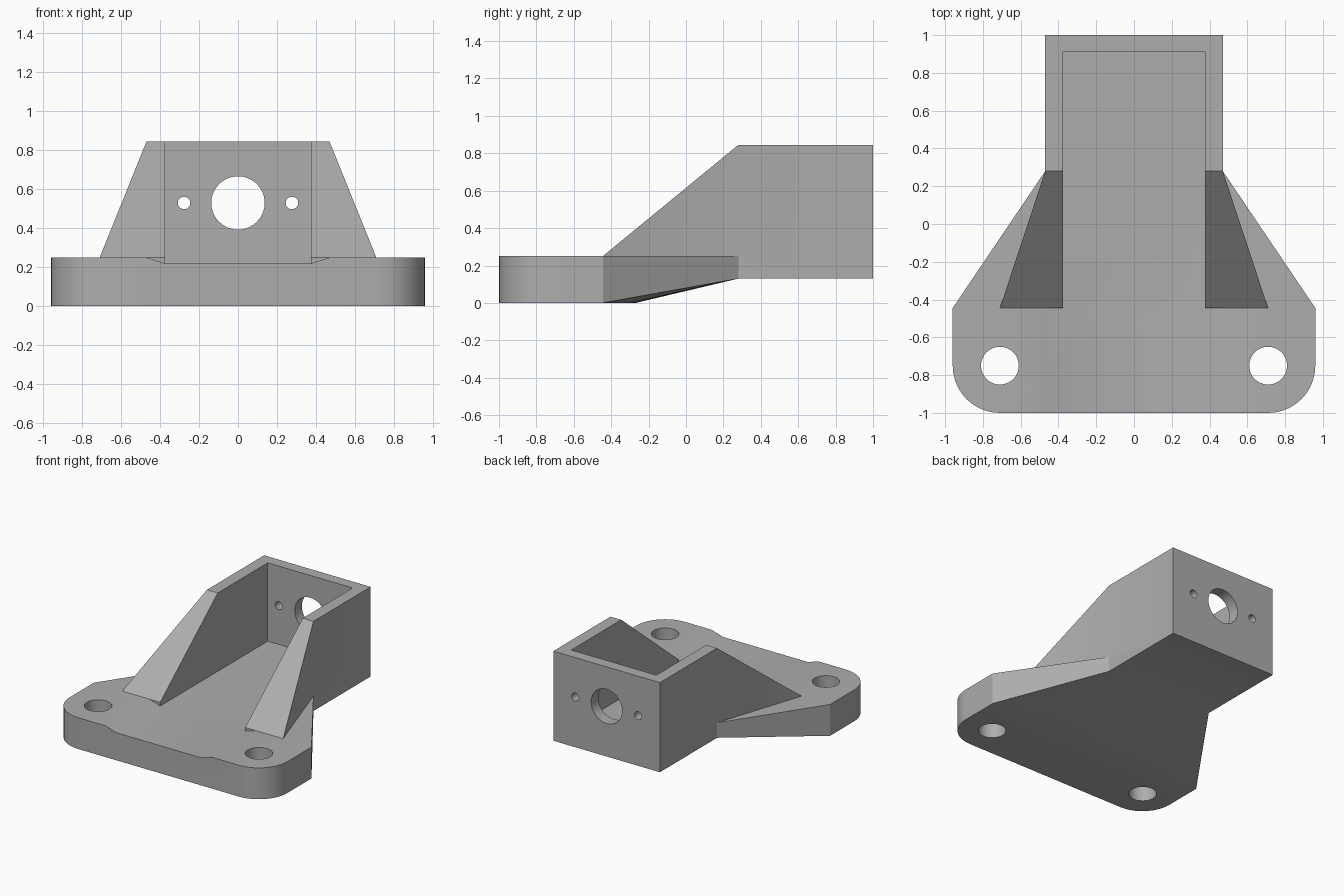
import bpy
import bmesh
from math import sin, cos, pi, radians
from mathutils import Matrix

if "Cube" in bpy.data.objects:
    bpy.data.objects.remove(bpy.data.objects["Cube"], do_unlink=True)

grey = bpy.data.materials.new("plain_grey")
grey.use_nodes = True
colour = (0.42, 0.42, 0.42, 1)
grey.diffuse_color = colour
grey.node_tree.nodes["Principled BSDF"].inputs["Base Color"].default_value = colour

# Main dimensions
HALF, INNER = 0.47, 0.375      # outer and inner half width of the box
TOP, FLOOR, UNDER = 0.845, 0.22, 0.13
PLATE, WIDE = 0.25, 0.96       # plate height and half width
NECK, SHOULDER = 0.28, -0.445  # where the box starts, where the plate tapers


def finish(bm, name):
    bmesh.ops.recalc_face_normals(bm, faces=bm.faces)
    mesh = bpy.data.meshes.new(name)
    bm.to_mesh(mesh)
    bm.free()
    mesh.materials.append(grey)
    obj = bpy.data.objects.new(name, mesh)
    bpy.context.collection.objects.link(obj)
    return obj


def hull(name, points):
    bm = bmesh.new()
    for p in points:
        bm.verts.new(p)
    res = bmesh.ops.convex_hull(bm, input=bm.verts)
    loose = {v for v in res["geom_interior"] + res["geom_unused"]
             if isinstance(v, bmesh.types.BMVert) and v.is_valid}
    bmesh.ops.delete(bm, geom=list(loose), context='VERTS')
    bmesh.ops.dissolve_limit(bm, angle_limit=radians(0.1), verts=bm.verts, edges=bm.edges)
    return finish(bm, name)


def block(name, x, y0, y1, z0, z1):
    return hull(name, [(sx * x, y, z) for sx in (-1, 1) for y in (y0, y1) for z in (z0, z1)])


def drill(name, centre, radius, depth, along_y=False):
    bm = bmesh.new()
    turn = Matrix.Rotation(pi / 2, 4, 'X') if along_y else Matrix()
    bmesh.ops.create_cone(bm, cap_ends=True, segments=40, radius1=radius, radius2=radius,
                          depth=depth, matrix=Matrix.Translation(centre) @ turn)
    return finish(bm, name)


def combine(target, tool, operation):
    mod = target.modifiers.new(operation.lower(), 'BOOLEAN')
    mod.operation, mod.solver, mod.object = operation, 'EXACT', tool
    bpy.context.view_layer.objects.active = target
    bpy.ops.object.modifier_apply(modifier=mod.name)
    bpy.data.objects.remove(tool, do_unlink=True)


# Mounting plate: rounded front corners, tapering back to the box, bowed sloping underside
outline = [(WIDE, SHOULDER)]
for i in range(11):
    a = i * pi / 20
    outline.append((0.71 + 0.25 * cos(a), -0.75 - 0.25 * sin(a)))
points = []
for s in (-1, 1):
    points += [(s * x, y, z) for x, y in outline for z in (0, PLATE)]
    points += [(s * HALF, NECK, UNDER), (s * HALF, NECK, PLATE)]
for i in range(-9, 10):
    t = i / 10
    points.append((t * WIDE, SHOULDER + 0.175 * (1 - t * t), 0))
bracket = hull("mounting_bracket", points)

# Shallow channel with sloped sides along the plate
combine(bracket, hull("channel_cutter", [
    (s * x, y, z) for s in (-1, 1) for y in (-1.2, 0.5)
    for x, z in ((INNER, FLOOR), (HALF, PLATE), (HALF, 0.4))]), 'DIFFERENCE')

# Box body and the two sloping side ribs
combine(bracket, block("box_body", HALF, NECK, 1, UNDER, TOP), 'UNION')
for s in (-1, 1):
    rib = [(s * x, y, z) for y, outer, top in ((NECK, HALF, TOP), (SHOULDER, 0.71, PLATE))
           for x in (INNER, outer) for z in (0.2, top)]
    combine(bracket, hull("side_rib", rib), 'UNION')

# Open cavity between the side walls
combine(bracket, block("cavity_cutter", INNER, -0.6, 0.91, FLOOR, 1.2), 'DIFFERENCE')

# Back wall holes and plate bolt holes
combine(bracket, drill("centre_hole", (0, 0.95, 0.53), 0.137, 0.3, True), 'DIFFERENCE')
for s in (-1, 1):
    combine(bracket, drill("screw_hole", (s * 0.277, 0.95, 0.53), 0.032, 0.3, True), 'DIFFERENCE')
    combine(bracket, drill("bolt_hole", (s * 0.71, -0.75, 0.1), 0.1, 0.8), 'DIFFERENCE')

# Smooth curves, sharp edges
bpy.ops.object.select_all(action='DESELECT')
bracket.select_set(True)
bpy.context.view_layer.objects.active = bracket
bpy.ops.object.shade_smooth_by_angle(angle=radians(20))
